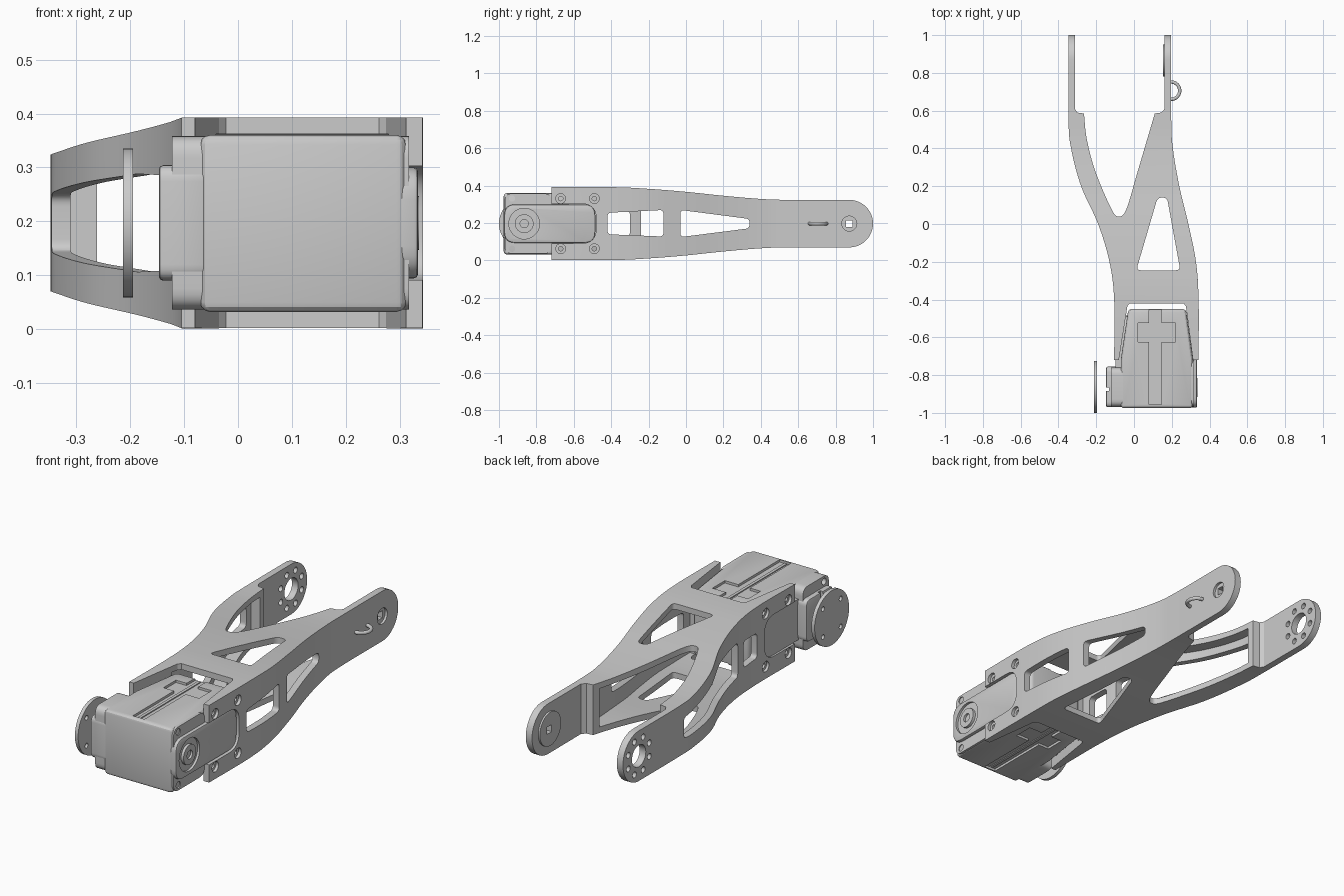
import bpy, bmesh, math
from mathutils import Vector

if "Cube" in bpy.data.objects:
    bpy.data.objects.remove(bpy.data.objects["Cube"])

MID = 0.197   # height of the horizontal symmetry plane

grey = bpy.data.materials.new("light_grey")
grey.use_nodes = True
grey.diffuse_color = (0.6, 0.6, 0.6, 1)
grey.node_tree.nodes["Principled BSDF"].inputs["Base Color"].default_value = (0.6, 0.6, 0.6, 1)


def prism(name, pts, axis, lo, hi):
    """Extrude a closed 2D outline along x (outline in y, z) or z (outline in x, y)."""
    place = (lambda a, b, t: (t, a, b)) if axis == "x" else (lambda a, b, t: (a, b, t))
    bm = bmesh.new()
    rings = [[bm.verts.new(place(a, b, t)) for a, b in pts] for t in (lo, hi)]
    n = len(pts)
    bm.faces.new(rings[0][::-1])
    bm.faces.new(rings[1])
    for i in range(n):
        j = (i + 1) % n
        bm.faces.new((rings[0][i], rings[0][j], rings[1][j], rings[1][i]))
    # Outlines may run either way round: turn the faces outwards
    if sum(p[0] * q[1] - q[0] * p[1] for p, q in zip(pts, pts[1:] + pts[:1])) < 0:
        bmesh.ops.reverse_faces(bm, faces=bm.faces[:])
    bm.normal_update()
    mesh = bpy.data.meshes.new(name)
    bm.to_mesh(mesh)
    bm.free()
    ob = bpy.data.objects.new(name, mesh)
    mesh.materials.append(grey)
    bpy.context.collection.objects.link(ob)
    return ob


def spline(pts, steps=8):
    """Smooth curve through the points."""
    p = [Vector(q) for q in pts]
    p = [2 * p[0] - p[1]] + p + [2 * p[-1] - p[-2]]
    out = []
    for a, b, c, d in zip(p, p[1:], p[2:], p[3:]):
        for k in range(steps):
            t = k / steps
            v = 0.5 * (2 * b + (c - a) * t + (2 * a - 5 * b + 4 * c - d) * t ** 2
                       + (3 * b - a - 3 * c + d) * t ** 3)
            out.append(tuple(v))
    return out + [tuple(p[-2])]


def rounded(pts, r, steps=6):
    """Polygon with rounded corners."""
    p = [Vector(q) for q in pts]
    out = []
    for i, c in enumerate(p):
        a = c + (p[i - 1] - c).normalized() * r
        b = c + (p[(i + 1) % len(p)] - c).normalized() * r
        for k in range(steps + 1):
            t = k / steps
            out.append(tuple(a * (1 - t) ** 2 + c * 2 * t * (1 - t) + b * t * t))
    return out


def rect(a0, a1, b0, b1):
    return [(a0, b0), (a1, b0), (a1, b1), (a0, b1)]


def circle(a, b, r, n=32):
    return [(a + r * math.cos(2 * math.pi * k / n), b + r * math.sin(2 * math.pi * k / n)) for k in range(n)]


def activate(ob):
    bpy.ops.object.select_all(action="DESELECT")
    bpy.context.view_layer.objects.active = ob
    ob.select_set(True)


def combine(ob, other, op="DIFFERENCE"):
    mod = ob.modifiers.new("combine", "BOOLEAN")
    mod.operation, mod.object, mod.solver = op, other, "EXACT"
    activate(ob)
    bpy.ops.object.modifier_apply(modifier=mod.name)
    bpy.data.objects.remove(other)


def cut(ob, pts, axis, lo, hi):
    combine(ob, prism("cutter", pts, axis, lo, hi))


def bevel(ob, width, segments=3):
    mod = ob.modifiers.new("bevel", "BEVEL")
    mod.width, mod.segments, mod.limit_method = width, segments, "ANGLE"
    activate(ob)
    bpy.ops.object.modifier_apply(modifier=mod.name)


# Forked bracket: plan outline intersected with side outline
left = spline([(-.105, -.72), (-.105, -.4), (-.13, -.2), (-.19, 0), (-.28, .2), (-.333, .4), (-.347, .56), (-.347, 1.01)])
right = spline([(.342, -.72), (.342, -.4), (.328, -.2), (.288, 0), (.24, .2), (.206, .4), (.197, .56), (.197, 1.01)])
fork = spline([(-.265, .585), (-.25, .45), (-.205, .28), (-.12, .08), (-.08, .04), (-.04, .08), (.02, .28), (.11, .585)])
plan = left + [(-.313, 1.01), (-.313, .61), (-.3, .59)] + fork + [(.145, .59), (.162, .61), (.162, 1.01)]
plan += right[::-1] + [(.312, -.72), (.275, -.435), (.262, -.42), (-.022, -.42), (-.035, -.435), (-.08, -.72)]
half = spline([(-.8, .195), (-.4, .195), (-.2, .186), (0, .17), (.2, .149), (.4, .132), (.55, .127), (.873, .127)])
tip = [(.873 + .127 * math.sin(a), .127 * math.cos(a)) for a in [math.pi * k / 24 for k in range(1, 24)]]
side = [(y, MID + h) for y, h in half] + [(y, MID + h) for y, h in tip] + [(y, MID - h) for y, h in half[::-1]]
bracket = prism("forked_bracket", plan, "z", -.1, .5)
combine(bracket, prism("side_mask", side, "x", -.6, .6), "INTERSECT")

# Hollow interior between the outer walls
wall = .035
inner = [(x + wall, y) for x, y in left if -.43 < y < .54] + [(-.311, .55), (.16, .55)]
inner += [(x - wall, y) for x, y in right[::-1] if -.43 < y < .54]
inner += [(.307, -.47), (-.07, -.47)]
hollow = spline([(-.5, .165), (-.3, .163), (-.1, .148), (.1, .13), (.35, .105), (.6, .095)], 5)
cavity = prism("cavity", inner, "z", -.1, .5)
combine(cavity, prism("cavity_mask", [(y, MID + h) for y, h in hollow] + [(y, MID - h) for y, h in hollow[::-1]],
                      "x", -.6, .6), "INTERSECT")
combine(bracket, cavity)

# Triangular openings above and below, then side windows
cut(bracket, rounded([(.012, -.245), (.245, -.245), (.175, .14), (.125, .14)], .024), "z", -.2, .6)
for pts, lo, hi in [
    ([(-.42, .14), (-.12, .128), (-.12, .27), (-.42, .255)], .2, .5),
    ([(-.03, .125), (.34, .172), (.34, .222), (-.03, .27)], .15, .5),
    ([(-.42, .135), (-.3, .13), (-.3, .265), (-.42, .26)], -.4, -.05),
    ([(-.24, .11), (0, .106), (.51, .145), (.51, .25), (0, .288), (-.24, .284)], -.5, -.05),
]:
    cut(bracket, rounded(pts, .022), "x", lo, hi)

# Actuator slot and counterbored screw holes in the rear cheeks
cut(bracket, rounded(rect(-.9, -.48, MID - .106, MID + .106), .08), "x", -.3, .5)
for y in (-.67, -.49):
    for s in (-1, 1):
        z = MID + s * .134
        cut(bracket, circle(y, z, .012, 16), "x", -.3, .5)
        for lo, hi in ((-.2, -.09), (.327, .45)):
            cut(bracket, circle(y, z, .026, 24), "x", lo, hi)

# Fork tips: bolt circle on one, pivot on the other
cut(bracket, circle(.873, MID, .055), "x", -.5, -.2)
for k in range(8):
    a = math.pi * (k + .5) / 4
    cut(bracket, circle(.873 + .09 * math.cos(a), MID + .09 * math.sin(a), .015, 16), "x", -.5, -.2)
cut(bracket, circle(.873, MID, .04), "x", .185, .3)
cut(bracket, rect(.855, .891, MID - .018, MID + .018), "x", .1, .3)
boss = prism("pivot_boss", circle(.865, MID, .085, 40), "x", .153, .165)
cut(boss, rect(.855, .891, MID - .018, MID + .018), "x", .1, .3)

# Cable loop on the outer face of the pivot arm
bpy.ops.mesh.primitive_torus_add(location=(.196, .706, MID), major_radius=.046, minor_radius=.009,
                                 major_segments=40, minor_segments=12)
loop = bpy.context.object
loop.name = "cable_loop"
loop.data.materials.append(grey)
cut(loop, rect(.1, .185, .6, .8), "z", 0, .4)

# Actuator body with shallow channels on top and bottom
body = prism("actuator_body", [(-.07, -.975), (.312, -.975), (.312, -.72), (.275, -.45), (-.03, -.45), (-.07, -.72)],
             "z", .032, .36)
bevel(body, .018)
for lo, hi in ((.348, .4), (0, .044)):
    cut(body, rect(.08, .145, -.955, -.4), "z", lo, hi)
    for a, b in ((.02, .08), (.145, .22)):
        cut(body, rect(a, b, -.625, -.525), "z", lo, hi)
rib = prism("channel_rib", rect(.1, .115, -.95, -.46), "z", .04, .353)

# Mounting ears and side covers of the actuator
for name, lo, hi, y1 in (("right_ear_plate", .28, .317, -.72), ("left_ear_plate", -.122, -.04, -.76)):
    ear = prism(name, rounded(rect(-.968, y1, .036, .358), .04), "x", lo, hi)
    for s in (-1, 1):
        cut(ear, circle(-.93, MID + s * .134, .017, 20), "x", lo - .1, hi + .1)
right_cover = prism("right_cover", rounded(rect(-.972, -.485, .094, .3), .06), "x", .26, .334)
bevel(right_cover, .008, 2)
cut(right_cover, circle(-.865, MID, .082, 40), "x", .322, .4)
hub = prism("idler_hub", circle(-.865, MID, .05), "x", .3, .336)
cut(hub, circle(-.865, MID, .022, 24), "x", .325, .4)
left_cover = prism("left_cover", rounded(rect(-.9, -.485, .094, .3), .07), "x", -.097, 0)
output_block = prism("output_block", rounded(rect(-.97, -.755, .09, .304), .03), "x", -.147, -.05)
bevel(output_block, .008, 2)
cut(output_block, rect(-.885, -.865, 0, .5), "x", -.2, -.132)

# Output horn disc
horn = prism("horn_disc", circle(-.862, MID, .138, 56), "x", -.213, -.195)
for k in range(4):
    a = math.pi * (k + .5) / 2
    cut(horn, circle(-.862 + .1 * math.cos(a), MID + .1 * math.sin(a), .012, 16), "x", -.3, -.1)

# Smooth curved surfaces, keep edges sharp
for ob in bpy.context.collection.objects:
    if ob.type == "MESH" and grey.name in ob.data.materials:
        activate(ob)
        bpy.ops.object.shade_smooth_by_angle(angle=math.radians(28))
